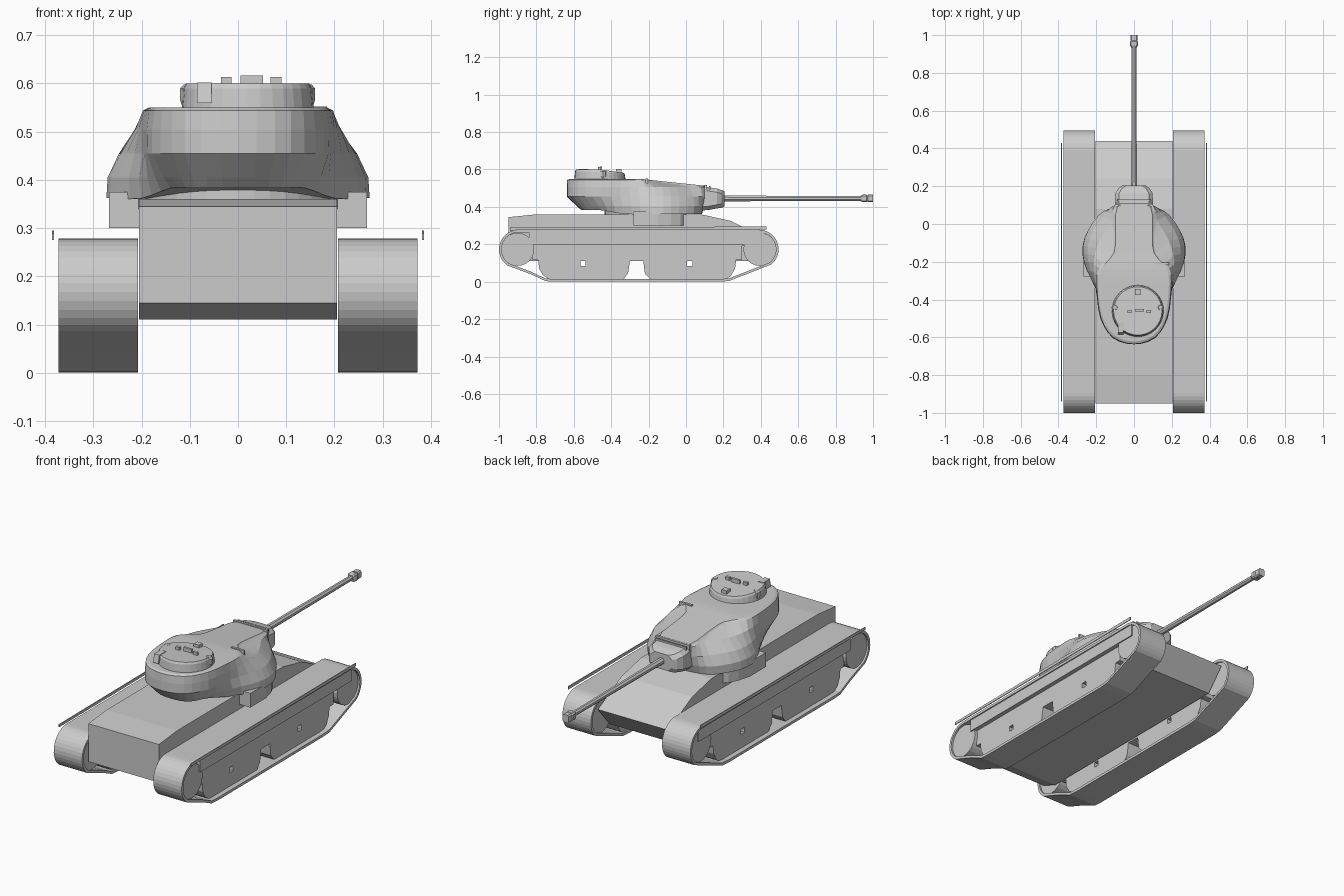
import bpy, bmesh, math
from mathutils import Vector

if "Cube" in bpy.data.objects:
    bpy.data.objects.remove(bpy.data.objects["Cube"])


def finish(name, bm, smooth=False):
    bmesh.ops.recalc_face_normals(bm, faces=bm.faces[:])
    me = bpy.data.meshes.new(name)
    bm.to_mesh(me)
    bm.free()
    ob = bpy.data.objects.new(name, me)
    bpy.context.collection.objects.link(ob)
    if smooth:
        bpy.ops.object.select_all(action='DESELECT')
        ob.select_set(True)
        bpy.context.view_layer.objects.active = ob
        bpy.ops.object.shade_smooth_by_angle(angle=math.radians(25))
    return ob


def loft(name, rings, caps=True, closed=False, smooth=False):
    """Skin a series of equal-length closed loops."""
    bm = bmesh.new()
    vs = [[bm.verts.new(p) for p in r] for r in rings]
    n, m = len(vs[0]), len(vs)
    for i in range(m if closed else m - 1):
        a, b = vs[i], vs[(i + 1) % m]
        for j in range(n):
            k = (j + 1) % n
            bm.faces.new((a[j], a[k], b[k], b[j]))
    if caps and not closed:
        bm.faces.new(vs[0])
        bm.faces.new(vs[-1])
    return finish(name, bm, smooth)


def prism(name, profile, x0, x1):
    """Extrude a (y, z) side profile across x."""
    return loft(name, [[(x, y, z) for y, z in profile] for x in (x0, x1)])


def box(name, x0, x1, y0, y1, z0, z1):
    return prism(name, [(y0, z0), (y1, z0), (y1, z1), (y0, z1)], x0, x1)


def arc(cy, cz, r, a0, a1, n):
    return [(cy + r * math.cos(math.radians(a0 + (a1 - a0) * i / n)),
             cz + r * math.sin(math.radians(a0 + (a1 - a0) * i / n))) for i in range(n + 1)]


def turned(name, cx, cy, sections, n=32):
    """Upright stack of circles given as (radius, z)."""
    return loft(name, [[(cx + r * math.cos(t * math.tau / n), cy + r * math.sin(t * math.tau / n), z)
                        for t in range(n)] for r, z in sections])


centre = bpy.data.objects.new("mirror_centre", None)
bpy.context.collection.objects.link(centre)
centre.hide_render = True


def mirror(ob):
    mod = ob.modifiers.new("mirror", 'MIRROR')
    mod.mirror_object = centre
    return ob


# Hull
prism("hull", [(-.95, .145), (-.95, .345), (-.80, .36), (.08, .36), (.24, .325),
               (.44, .225), (.34, .11), (-.86, .11)], -.205, .205)
ring_side = [(.19, -.28), (.268, -.28), (.268, -.15), (.25, -.08), (.225, -.03), (.19, 0)]
mirror(loft("turret_ring_sponson", [[(x, y, z) for x, y in ring_side] for z in (.30, .375)]))

# Track belts: a thin closed ribbon around both end wheels
def belt(t):
    return (arc(-.895, .173, .105 - t, 90, 235, 14) + [(-.83, .04 + t), (-.75, .003 + t), (-.70, t), (.18, t),
            (.23, .004 + t), (.31, .035 + t)] + arc(.39, .173, .105 - t, -50, 90, 14))


outer, inner = belt(0), belt(.014)
mirror(loft("track_belt", [[(x, y, z) for y, z in p] for x, p in
            ((.207, outer), (.372, outer), (.372, inner), (.207, inner))], closed=True))
for y, label in ((-.9, "rear"), (.395, "front")):
    mirror(prism(label + "_wheel", arc(y, .173, .088, 0, 345, 23), .215, .362))

# Running gear: bogie panels with a gap and small windows, below a wider skirt
gear = [(-.84, .262), (.42, .262), (.42, .20), (.30, .19), (.30, .115), (.268, .115), (.262, .07), (.24, .03),
        (.21, .012), (-.19, .012), (-.22, .045), (-.228, .11), (-.30, .11), (-.31, .045), (-.335, .012),
        (-.73, .012), (-.765, .035), (-.785, .07), (-.79, .115), (-.82, .115), (-.82, .19)]
panel = prism("running_gear_panel", gear, .215, .345)
for y in (-.55, .02):
    cutter = box("window_cutter", .1, .5, y - .014, y + .014, .085, .112)
    cutter.hide_render = True
    cutter.hide_viewport = True
    cut = panel.modifiers.new("window", 'BOOLEAN')
    cut.operation, cut.object, cut.solver = 'DIFFERENCE', cutter, 'EXACT'
mirror(panel)
mirror(box("side_skirt", .34, .368, -.84, .42, .20, .262))

# Fender edge strips
mirror(prism("fender_strip", [(-.94, .275), (.43, .279), (.43, .295), (-.94, .289)], .382, .386))

# Turret: half outlines at rising heights, rear to front, smoothed and mirrored
def spline(pts, steps=3):
    pts = [Vector(p) for p in pts]
    ext = [Vector((-pts[1].x, pts[1].y, pts[1].z))] + pts + [Vector((-pts[-2].x, pts[-2].y, pts[-2].z))]
    out = []
    for i in range(1, len(ext) - 2):
        p, q, r, s = ext[i - 1:i + 3]
        for k in range(steps):
            t = k / steps
            out.append(.5 * (2 * q + (r - p) * t + (2 * p - 5 * q + 4 * r - s) * t * t
                             + (3 * q - p - 3 * r + s) * t ** 3))
    return out + [pts[-1]]


def roof(y):
    return .55 if y < -.25 else .55 - .105 * (y + .25)


levels = [
    (.362, [(0, -.56), (.09, -.54), (.14, -.46), (.20, -.33), (.266, -.20), (.264, -.08), (.19, .04), (.10, .075), (0, .085)]),
    (.405, [(0, -.585), (.095, -.56), (.155, -.47), (.205, -.34), (.264, -.20), (.262, -.08), (.19, .045), (.10, .09), (0, .10)]),
    (.455, [(0, -.637), (.11, -.605), (.178, -.50), (.20, -.35), (.243, -.20), (.236, -.08), (.165, .04), (.10, .10), (0, .105)]),
    (.505, [(0, -.637), (.11, -.605), (.178, -.50), (.20, -.35), (.214, -.21), (.185, -.09), (.122, .02), (.10, .10), (0, .105)]),
    (None, [(0, -.635), (.11, -.60), (.173, -.50), (.195, -.35), (.188, -.235), (.115, -.16), (.103, -.05), (.095, .09), (0, .105)]),
    (None, [(0, -.622), (.103, -.59), (.162, -.495), (.183, -.35), (.175, -.24), (.107, -.155), (.097, -.05), (.088, .09), (0, .10)])]
bm = bmesh.new()
rings = []
for i, (z, half) in enumerate(levels):
    pts = [(x, y, (roof(y) - (.006 if i == 4 else 0)) if z is None
            else max(z, .383) if y < -.40 else z) for x, y in half]
    h = spline(pts)
    h[0].x = h[-1].x = 0
    loop = h + [Vector((-p.x, p.y, p.z)) for p in h[-2:0:-1]]
    rings.append([bm.verts.new(p) for p in loop])
n = len(rings[0])
for a, b in zip(rings, rings[1:]):
    for j in range(n):
        bm.faces.new((a[j], a[(j + 1) % n], b[(j + 1) % n], b[j]))
for r in (rings[0], rings[-1]):
    for j in range(n // 2):
        bm.faces.new(list(dict.fromkeys([r[j], r[j + 1], r[-j - 1], r[-j % n]])))
finish("turret", bm)
turned("turret_base", 0, -.22, [(.215, .34), (.215, .388)], 40)

# Gun mount
def slab(y, w, z0, z1, c=.02):
    return [(-w, y, z0 + c), (-w + c, y, z0), (w - c, y, z0), (w, y, z0 + c),
            (w, y, z1 - c), (w - c, y, z1), (-w + c, y, z1), (-w, y, z1 - c)]


loft("gun_mantlet", [slab(.06, .098, .38, .51), slab(.12, .10, .383, .505), slab(.165, .098, .392, .498),
                     slab(.19, .082, .395, .49), slab(.205, .06, .402, .485)])
box("mantlet_collar", -.10, .10, .10, .112, .45, .517)
box("mantlet_lip", -.09, .09, .122, .13, .45, .512)

# Gun barrel and muzzle brake
def ring(y, r, k=8):
    return [(r * math.cos((i + .5) * math.tau / k), y, .445 + r * math.sin((i + .5) * math.tau / k))
            for i in range(k)]


loft("gun_barrel", [ring(.19, .018), ring(.25, .0165), ring(.95, .0135)])
loft("muzzle_brake_rear", [slab(.935, .015, .43, .46, .006), slab(.945, .021, .425, .465, .006),
                           slab(.965, .021, .425, .465, .006), slab(.972, .015, .43, .46, .006)])
loft("muzzle_brake_front", [slab(.972, .018, .425, .465, .006), slab(1, .018, .425, .465, .006)])

# Commander cupola: drum sloping down to the front, with raised rear rim and side blocks
CX, CY = .02, -.46
drum = [[(CX + r * math.cos(t * math.tau / 32), CY + r * math.sin(t * math.tau / 32),
          z - (tilt * max(0, math.sin(t * math.tau / 32)))) for t in range(32)]
        for r, z, tilt in ((.137, .545, 0), (.133, .59, .018), (.128, .60, .018))]
loft("cupola", drum)
for i, deg in enumerate((8, 172)):
    a = math.radians(deg)
    x, y = CX + .122 * math.cos(a), CY + .122 * math.sin(a)
    turned("cupola_side_block_%d" % i, x, y, [(.014, .55), (.019, .565), (.019, .59), (.012, .598)], 8)
a = math.radians(232)
prism("cupola_vision_block", [(CY - .125, .56), (CY - .06, .56), (CY - .06, .602), (CY - .115, .602)],
      CX - .105, CX - .075)
box("hatch_handle", .005, .052, -.462, -.450, .595, .617)
box("hatch_hinge_left", -.035, -.013, -.470, -.455, .595, .613)
box("hatch_hinge_right", .067, .09, -.470, -.455, .595, .613)
box("hatch_periscope", .005, .035, -.375, -.345, .57, .602)

# Roof detail
box("roof_stop", .11, .185, -.216, -.204, .50, .552)
